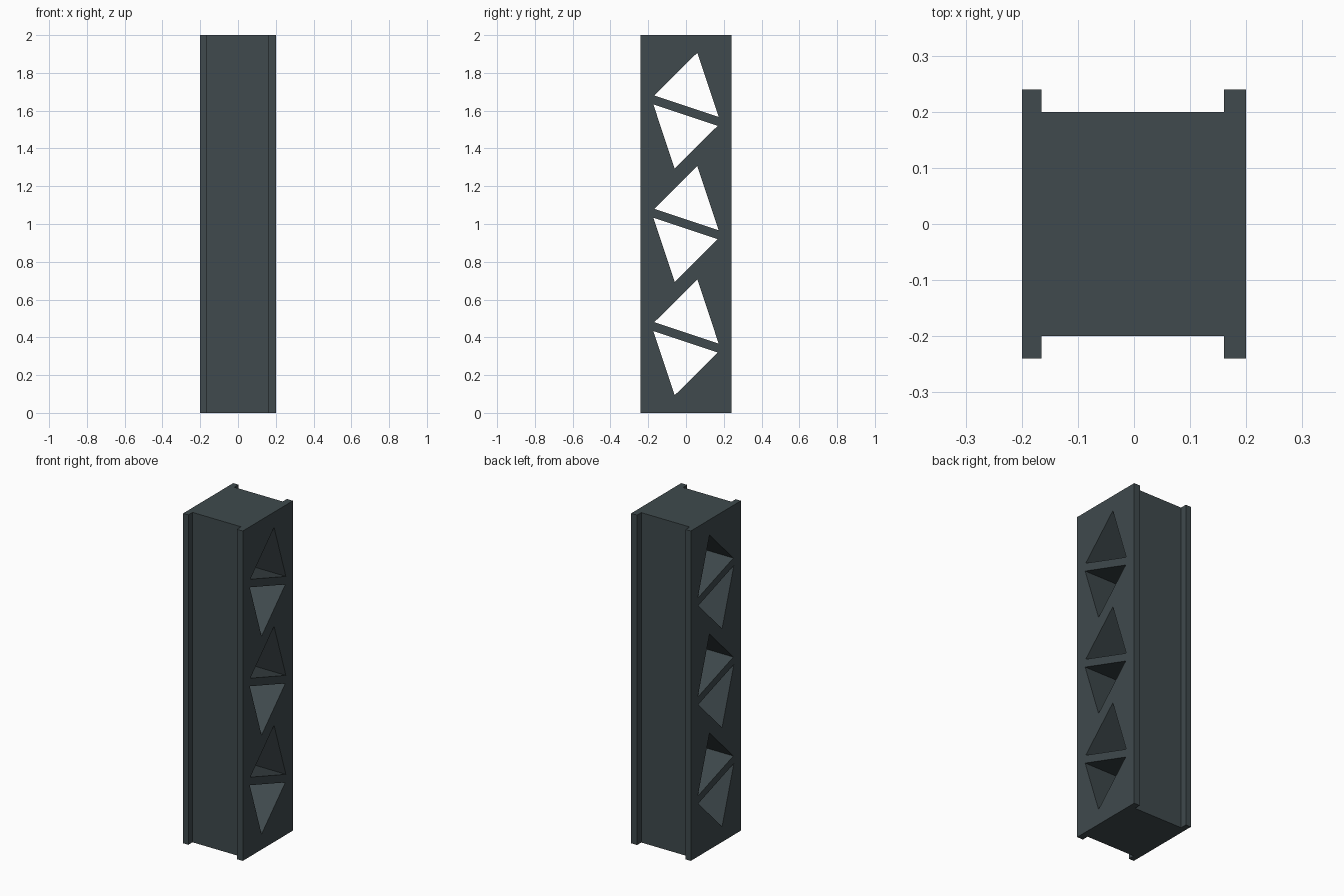
import bpy, bmesh

if "Cube" in bpy.data.objects:
    bpy.data.objects.remove(bpy.data.objects["Cube"])

HEIGHT = 2.0

mat = bpy.data.materials.new("dark slate metal")
mat.diffuse_color = (0.050, 0.068, 0.074, 1)
mat.use_nodes = True
mat.node_tree.nodes["Principled BSDF"].inputs["Base Color"].default_value = mat.diffuse_color


def add_prism(bm, points, direction):
    """Closed prism: a polygon extruded along a direction."""
    face = bm.faces.new([bm.verts.new(p) for p in points])
    ext = bmesh.ops.extrude_face_region(bm, geom=[face], use_keep_orig=True)
    verts = [g for g in ext["geom"] if isinstance(g, bmesh.types.BMVert)]
    bmesh.ops.translate(bm, verts=verts, vec=direction)


def make_object(name, bm):
    bmesh.ops.recalc_face_normals(bm, faces=bm.faces[:])
    mesh = bpy.data.meshes.new(name)
    bm.to_mesh(mesh)
    bm.free()
    mesh.materials.append(mat)
    obj = bpy.data.objects.new(name, mesh)
    bpy.context.collection.objects.link(obj)
    return obj


# Girder: solid core with four flange lips, extruded upwards
lip = [(-0.2, -0.24), (-0.165, -0.24), (-0.165, -0.2),
       (0.16, -0.2), (0.16, -0.24), (0.2, -0.24)]
profile = lip + [(x, -y) for x, y in reversed(lip)]
bm = bmesh.new()
add_prism(bm, [(x, y, 0) for x, y in profile], (0, 0, HEIGHT))
girder = make_object("girder", bm)

# Truss cutouts: point-symmetric pairs of triangles, right through along x
triangle = [(0.06, 0.307), (-0.168, 0.08), (0.173, -0.033)]
bm = bmesh.new()
for centre in (0.4, 1.0, 1.6):
    for s in (1, -1):
        add_prism(bm, [(-0.5, s * y, centre + s * z) for y, z in triangle], (1, 0, 0))
cutter = make_object("truss_cutter", bm)
cutter.hide_render = True

mod = girder.modifiers.new("truss cutouts", 'BOOLEAN')
mod.operation = 'DIFFERENCE'
mod.solver = 'EXACT'
mod.object = cutter
bpy.context.view_layer.objects.active = girder
bpy.ops.object.modifier_apply(modifier=mod.name)
bpy.data.objects.remove(cutter)
